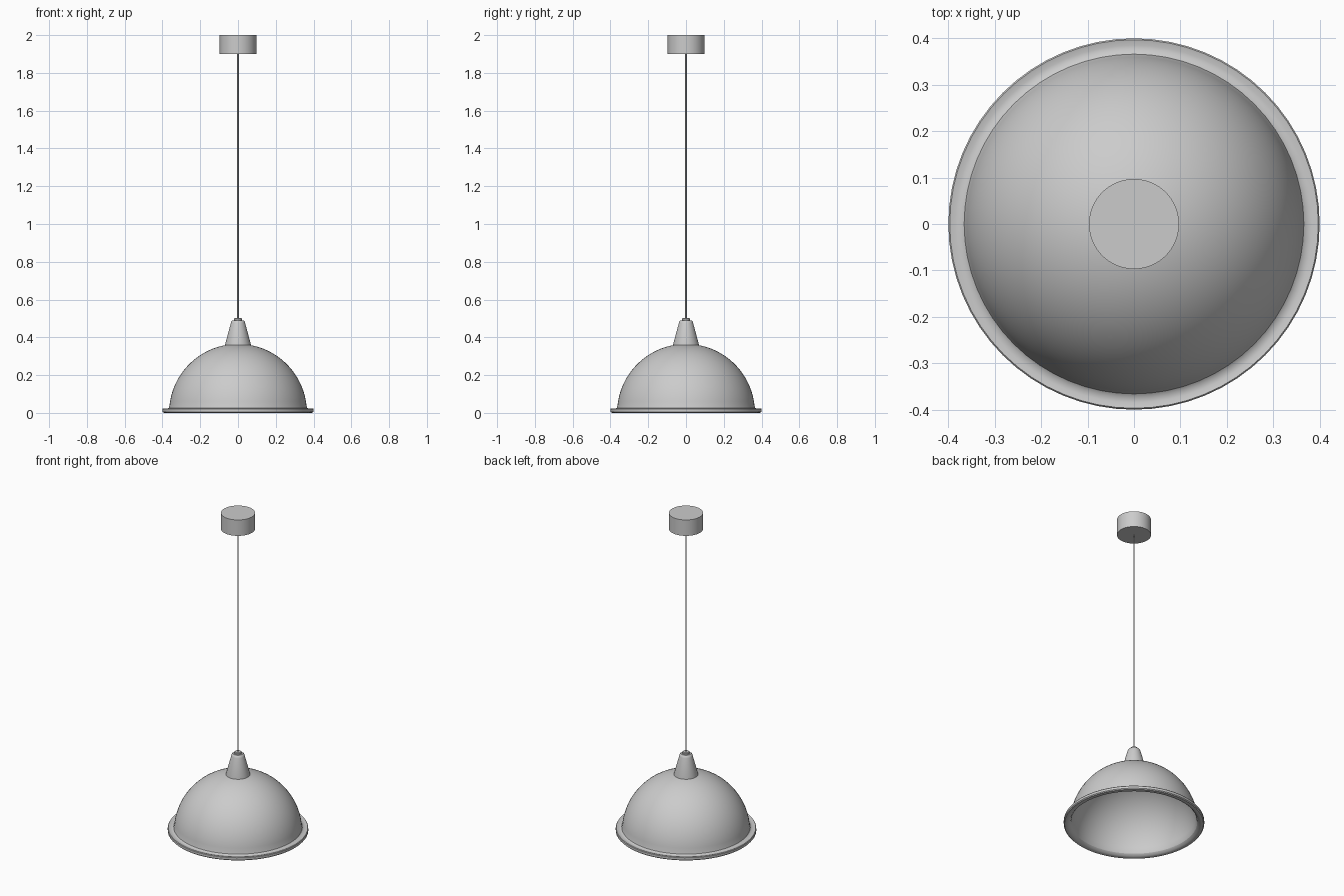
import bpy, bmesh, math

if "Cube" in bpy.data.objects:
    bpy.data.objects.remove(bpy.data.objects["Cube"])


def lathe(name, profile, sides=64, closed=False, angle=35):
    """Revolve (radius, z) points around z."""
    bm = bmesh.new()
    vs = [bm.verts.new((r, 0, z)) for r, z in profile]
    pairs = list(zip(vs, vs[1:])) + ([(vs[-1], vs[0])] if closed else [])
    edges = [bm.edges.new(p) for p in pairs]
    bmesh.ops.spin(bm, geom=vs + edges, cent=(0, 0, 0), axis=(0, 0, 1),
                   angle=2 * math.pi, steps=sides, use_merge=False)
    bmesh.ops.remove_doubles(bm, verts=bm.verts, dist=1e-5)
    bmesh.ops.recalc_face_normals(bm, faces=bm.faces)
    me = bpy.data.meshes.new(name)
    bm.to_mesh(me)
    bm.free()
    ob = bpy.data.objects.new(name, me)
    bpy.context.collection.objects.link(ob)
    bpy.context.view_layer.objects.active = ob
    ob.select_set(True)
    bpy.ops.object.shade_smooth_by_angle(angle=math.radians(angle))
    ob.select_set(False)
    return ob


def dome(radius, start, end, n=20):
    """Arc of (radius, z) points between two elevation angles in degrees."""
    return [(radius * math.cos(a), radius * math.sin(a))
            for a in (math.radians(start + (end - start) * i / n) for i in range(n + 1))]


# Hollow dome shade with a flared rim
outer = [(0.397, 0.024), (0.385, 0.021), (0.373, 0.022), (0.366, 0.027)] + dome(0.365, 6, 80)
inner = dome(0.357, 80, 4) + [(0.360, 0.014), (0.370, 0.007), (0.385, 0.004)]
rim = [(0.395, 0.005), (0.4, 0.01), (0.4, 0.02)]
lathe("shade", outer + inner + rim, closed=True)

# Tapered neck with a rounded shoulder
lathe("neck", [(0, 0.35), (0.069, 0.35), (0.069, 0.36), (0.038, 0.475), (0.035, 0.485),
               (0.029, 0.49), (0, 0.49)], 48)

# Small collar that grips the cord
lathe("cord_grip", [(0, 0.485), (0.021, 0.485), (0.021, 0.498), (0.017, 0.502), (0, 0.502)], 32)

# Hanging cord
lathe("cord", [(0, 0.49), (0.004, 0.49), (0.004, 1.91), (0, 1.91)], 16)

# Ceiling canopy
lathe("canopy", [(0, 1.9), (0.097, 1.9), (0.097, 2.0), (0, 2.0)], 64)

# Rest the rim on z = 0
shade = bpy.data.objects["shade"]
low = min(v.co.z for v in shade.data.vertices)
for v in shade.data.vertices:
    if v.co.z < 0.012:
        v.co.z -= low
